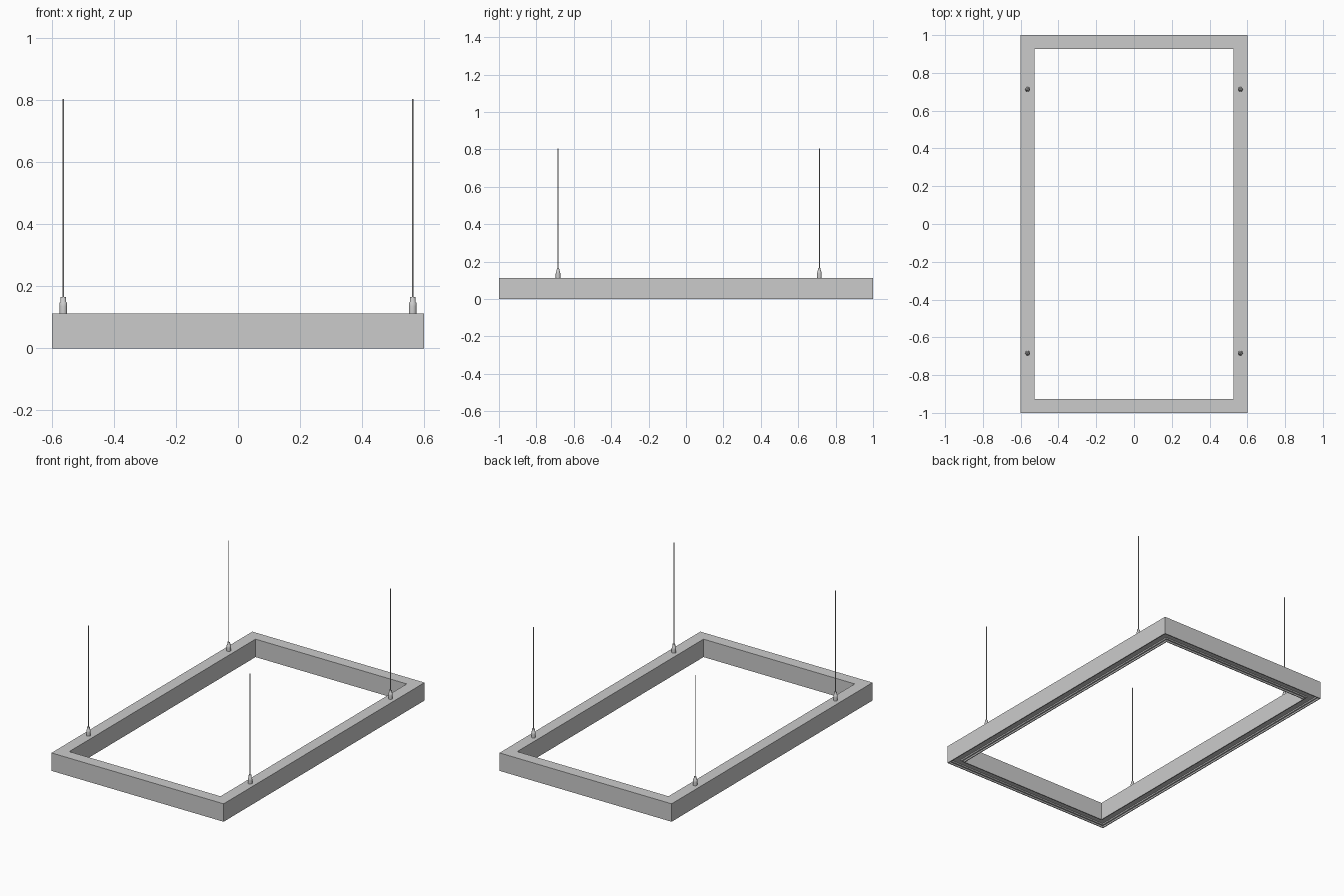
import bpy, bmesh, math

if "Cube" in bpy.data.objects:
    bpy.data.objects.remove(bpy.data.objects["Cube"])

HX, HY = 0.6, 1.0      # outer half sizes
W, H = 0.073, 0.113    # profile width and height


def add_object(name, bm):
    bmesh.ops.recalc_face_normals(bm, faces=bm.faces)
    mesh = bpy.data.meshes.new(name)
    bm.to_mesh(mesh)
    bm.free()
    ob = bpy.data.objects.new(name, mesh)
    bpy.context.collection.objects.link(ob)
    return ob


def mitred_ring(name, profile):
    """Sweep a closed (inset, z) profile around the rectangle with mitred corners."""
    bm = bmesh.new()
    rings = [[bm.verts.new((sx * (HX - u), sy * (HY - u), z)) for u, z in profile]
             for sx, sy in ((1, 1), (-1, 1), (-1, -1), (1, -1))]
    n = len(profile)
    for c in range(4):
        a, b = rings[c], rings[(c + 1) % 4]
        for i in range(n):
            j = (i + 1) % n
            bm.faces.new((a[i], a[j], b[j], b[i]))
    return add_object(name, bm)


def lathe(name, profile, sides, location):
    """Turned part from (radius x, radius y, z) rings, capped at both ends."""
    bm = bmesh.new()
    rings = [[bm.verts.new((rx * math.cos(2 * math.pi * k / sides),
                            ry * math.sin(2 * math.pi * k / sides), z))
              for k in range(sides)] for rx, ry, z in profile]
    for a, b in zip(rings, rings[1:]):
        for k in range(sides):
            m = (k + 1) % sides
            f = bm.faces.new((a[k], a[m], b[m], b[k]))
            f.smooth = True
    bm.faces.new(rings[0][::-1])
    bm.faces.new(rings[-1])
    for e in bm.edges:
        if any(len(f.verts) > 4 for f in e.link_faces):
            e.smooth = False
    ob = add_object(name, bm)
    ob.location = location
    return ob


# Frame housing: channel open at the bottom, with a stepped inner ledge
lip, ledge = 0.006, 0.016
mitred_ring("frame_housing", [
    (0, 0), (0, H), (W, H), (W, 0),
    (W - lip, 0), (W - lip, 0.010), (W - ledge, 0.010), (W - ledge, 0.022),
    (ledge, 0.022), (ledge, 0.010), (lip, 0.010), (lip, 0)])

# Light diffuser strip recessed in the channel
mitred_ring("light_diffuser", [
    (ledge + 0.003, 0.016), (ledge + 0.003, 0.022),
    (W - ledge - 0.003, 0.022), (W - ledge - 0.003, 0.016)])

# Four suspension cables with tapered grips
for side, x in (("left", -HX + W / 2), ("right", HX - W / 2)):
    for end, y in (("front", -0.684), ("back", 0.713)):
        lathe(f"cable_grip_{end}_{side}", [
            (0.0125, 0.0125, H), (0.0125, 0.0125, 0.135), (0.0122, 0.0105, 0.147),
            (0.0092, 0.0092, 0.149), (0.0085, 0.005, 0.166)], 24, (x, y, 0))
        lathe(f"cable_{end}_{side}", [
            (0.0025, 0.0025, 0.16), (0.0025, 0.0025, 0.804)], 12, (x, y, 0))
